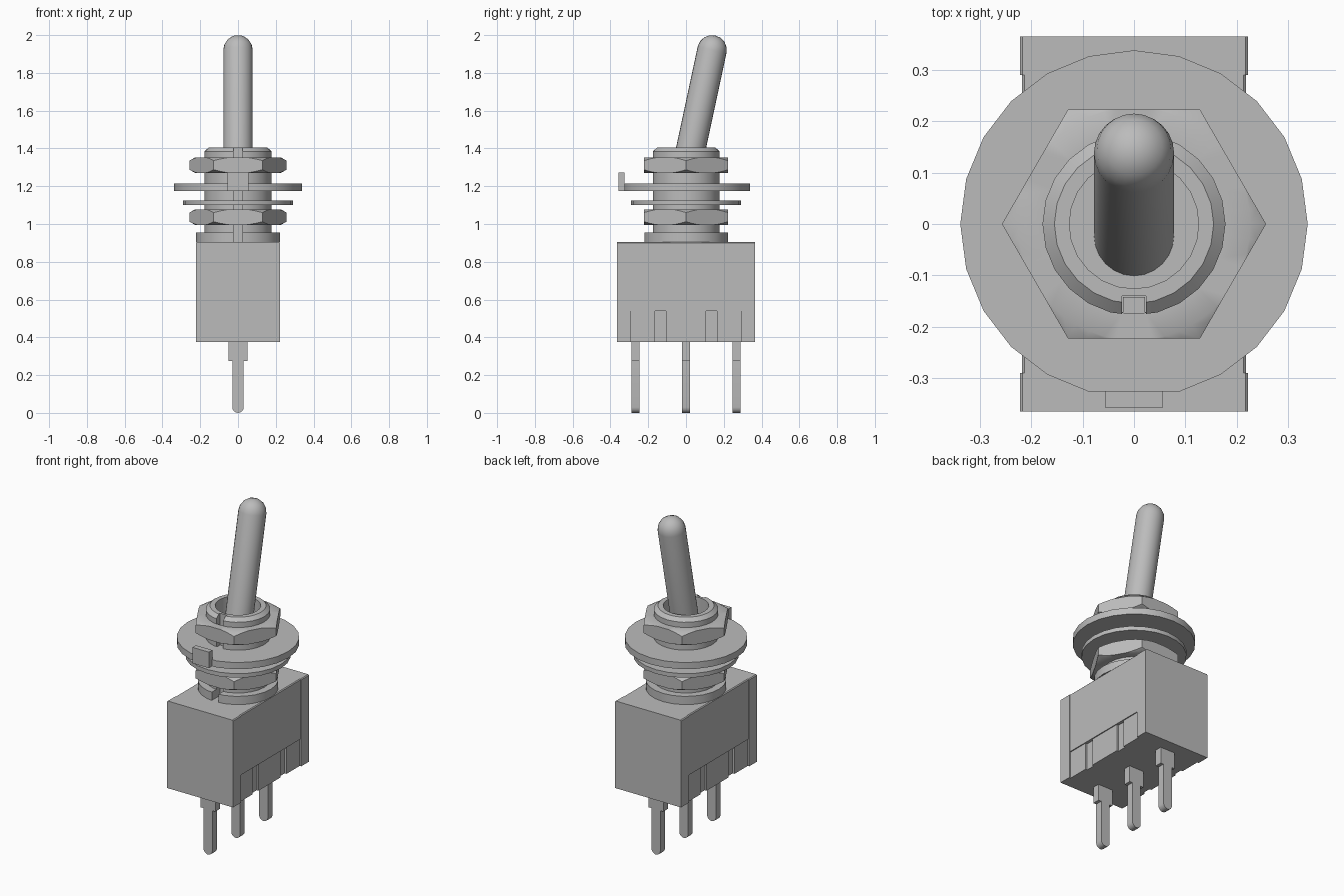
import bpy, bmesh, math
from mathutils import Matrix

default = bpy.data.objects.get("Cube")
if default:
    bpy.data.objects.remove(default, do_unlink=True)

grey = bpy.data.materials.new("grey_metal")
grey.use_nodes = True
colour = (0.5, 0.5, 0.5, 1)
grey.diffuse_color = colour
grey.node_tree.nodes["Principled BSDF"].inputs["Base Color"].default_value = colour


def finish(name, bm):
    bmesh.ops.remove_doubles(bm, verts=bm.verts, dist=1e-5)
    bmesh.ops.recalc_face_normals(bm, faces=bm.faces)
    mesh = bpy.data.meshes.new(name)
    bm.to_mesh(mesh)
    bm.free()
    mesh.materials.append(grey)
    obj = bpy.data.objects.new(name, mesh)
    bpy.context.collection.objects.link(obj)
    return obj


def box(name, xs, ys, zs):
    bm = bmesh.new()
    bmesh.ops.create_cube(bm, size=1)
    for v in bm.verts:
        v.co = [(a + b) / 2 + c * (b - a) for c, (a, b) in zip(v.co, (xs, ys, zs))]
    return finish(name, bm)


def prism(name, outline, y0, y1):
    """Extrude an x-z outline along y."""
    bm = bmesh.new()
    face = bm.faces.new([bm.verts.new((x, y0, z)) for x, z in outline])
    new = bmesh.ops.extrude_face_region(bm, geom=[face])["geom"]
    for v in new:
        if isinstance(v, bmesh.types.BMVert):
            v.co.y = y1
    return finish(name, bm)


def lathe(name, profile, closed=False, steps=24):
    """Spin an r-z profile about z."""
    bm = bmesh.new()
    vs = [bm.verts.new((r, 0, z)) for r, z in profile]
    pairs = list(zip(vs, vs[1:])) + ([(vs[-1], vs[0])] if closed else [])
    edges = [bm.edges.new(p) for p in pairs]
    bmesh.ops.spin(bm, geom=vs + edges, cent=(0, 0, 0), axis=(0, 0, 1),
                   angle=math.tau, steps=steps)
    return finish(name, bm)


def ring(name, inner, outer, z0, z1):
    return lathe(name, [(inner, z0), (outer, z0), (outer, z1), (inner, z1)], True)


def boolean(obj, cutter, operation):
    """Apply a boolean and discard the cutter."""
    mod = obj.modifiers.new("cut", 'BOOLEAN')
    mod.operation, mod.object, mod.solver = operation, cutter, 'EXACT'
    bpy.context.view_layer.update()
    result = obj.evaluated_get(bpy.context.evaluated_depsgraph_get())
    mesh = bpy.data.meshes.new_from_object(result)
    obj.modifiers.clear()
    obj.data = mesh
    bpy.data.objects.remove(cutter, do_unlink=True)


# Housing: end blocks, side panel, recessed core and lower side blocks
def housing_outline(w, z0, c=0.005):
    return [(-w, z0), (w, z0), (w, 0.905 - c), (w - c, 0.905), (c - w, 0.905), (-w, 0.905 - c)]


prism("front_end_block", housing_outline(0.222, 0.375), -0.365, -0.29)
prism("back_end_block", housing_outline(0.222, 0.375), 0.29, 0.365)
prism("side_panels", housing_outline(0.218, 0.54), -0.29, 0.29)
box("housing_core", (-0.2, 0.2), (-0.3, 0.3), (0.375, 0.6))
for name, y0, y1 in (("front", -0.29, -0.163), ("middle", -0.105, 0.105), ("back", 0.163, 0.29)):
    box(name + "_lower_block", (-0.212, 0.212), (y0, y1), (0.375, 0.54))

# Three terminals with rounded tips
w, tip = 0.03, []
for i in range(9):
    a = math.pi * (1 + i / 8)
    tip.append((w * math.cos(a), w + w * math.sin(a)))
terminal = tip + [(w, 0.275), (0.05, 0.275), (0.05, 0.38), (-0.05, 0.38), (-0.05, 0.275), (-w, 0.275)]
for name, y in (("front", -0.267), ("middle", 0), ("back", 0.267)):
    prism(name + "_terminal", terminal, y - 0.022, y + 0.022)

# Bushing with collar, bore and keyway
bushing = lathe("bushing", [(0, 0.905), (0.222, 0.905), (0.222, 0.955), (0.178, 0.955),
                            (0.178, 1.385), (0.155, 1.405), (0.126, 1.405),
                            (0.126, 1.18), (0, 1.18)])
boolean(bushing, box("keyway", (-0.023, 0.023), (-0.3, -0.14), (0.8, 1.5)), 'DIFFERENCE')

# Two hex nuts with chamfered corners
for name, z0 in (("lower_nut", 0.995), ("upper_nut", 1.27)):
    h, corner = 0.083, 0.257
    hexagon = bmesh.new()
    bmesh.ops.create_cone(hexagon, cap_ends=True, segments=6, radius1=corner, radius2=corner,
                          depth=h + 0.02, matrix=Matrix.Translation((0, 0, z0 + h / 2))
                          @ Matrix.Rotation(math.pi / 2, 4, 'Z'))
    # put a corner on each side
    if max(v.co.x for v in hexagon.verts) < corner - 0.01:
        bmesh.ops.rotate(hexagon, verts=hexagon.verts, matrix=Matrix.Rotation(math.pi / 2, 3, 'Z'))
    nut = finish(name, hexagon)
    chamfer = lathe("chamfer", [(0.174, z0), (0.226, z0), (0.265, z0 + 0.022),
                                (0.265, z0 + h - 0.022), (0.226, z0 + h), (0.174, z0 + h)],
                    True, 48)
    boolean(nut, chamfer, 'INTERSECT')

# Washers
ring("thin_washer", 0.174, 0.29, 1.1, 1.125)
washer = ring("locating_washer", 0.174, 0.338, 1.175, 1.215)
for v in washer.data.vertices:
    v.co.y = max(v.co.y, -0.3265)
box("washer_tab", (-0.055, 0.055), (-0.358, -0.325), (1.175, 1.272))
box("washer_key", (-0.021, 0.021), (-0.18, -0.142), (1.177, 1.213))

# Tilted lever with a round tip
r, tilt, length = 0.078, math.radians(12.1), 0.78
arc = [math.radians(a) for a in (0, 22.5, 45, 67.5, 90)]
lever = lathe("lever", [(0, -length), (r, -length)] + [(r * math.cos(a), r * math.sin(a)) for a in arc])
lever.data.transform(Matrix.Translation((0, 0.138, 1.922)) @ Matrix.Rotation(-tilt, 4, 'X'))

# Smooth the round parts, keep edges sharp
bpy.ops.object.select_all(action='DESELECT')
for obj in bpy.context.collection.objects:
    if obj.type == 'MESH' and grey.name in obj.data.materials:
        obj.select_set(True)
        bpy.context.view_layer.objects.active = obj
bpy.ops.object.shade_smooth_by_angle(angle=math.radians(30))
